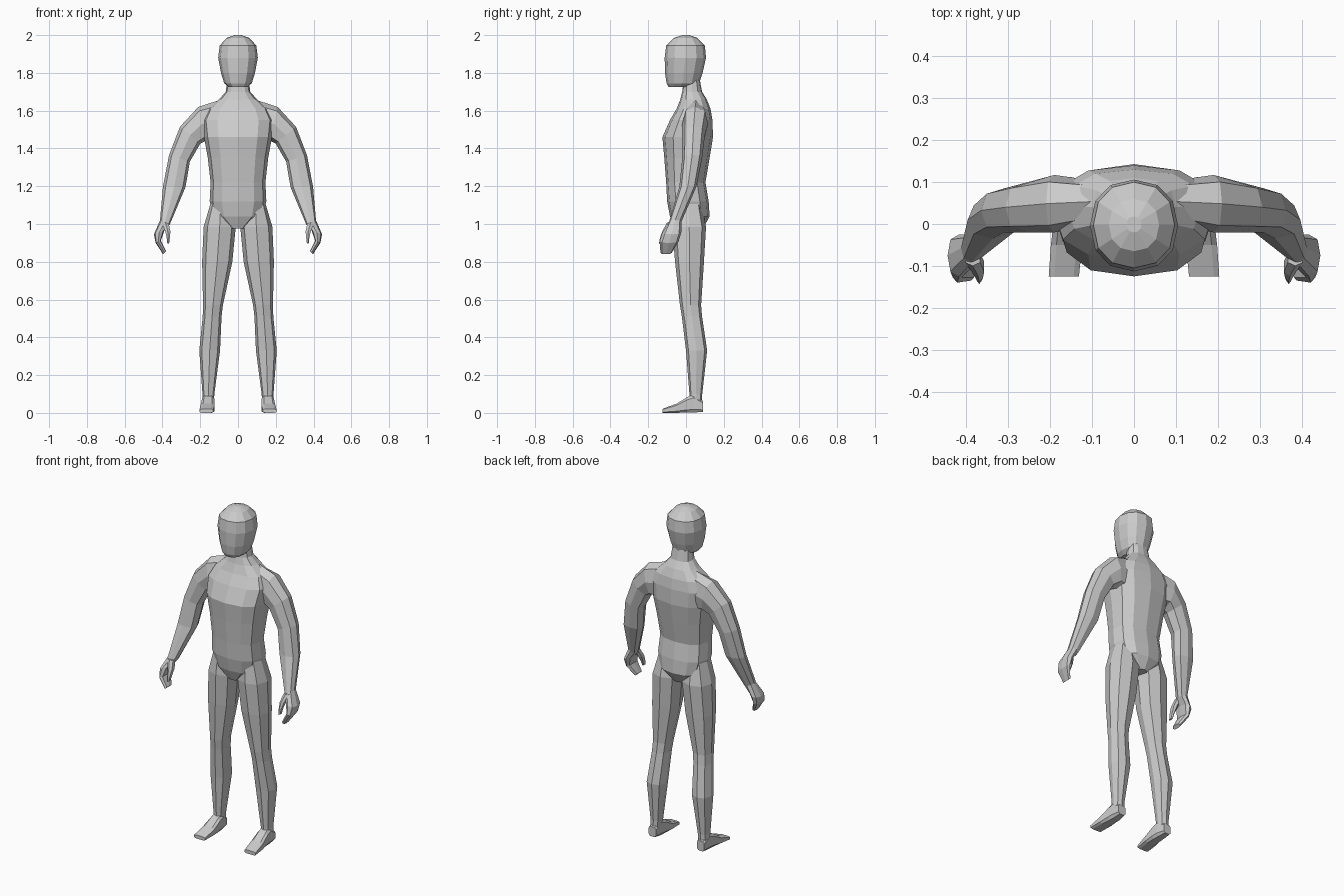
import bpy, bmesh, math
from mathutils import Vector

skin = bpy.data.materials.new("light_grey")
skin.diffuse_color = (0.6, 0.6, 0.6, 1)


def loft(name, rings, sides=8, power=0.8, turn=0.0):
    """Closed flat-faced tube through rings of (centre, half axis u, half axis v)."""
    bm = bmesh.new()
    loops = []
    for c, u, v in rings:
        loop = []
        for i in range(sides):
            a = 2 * math.pi * (i + turn) / sides
            s, t = math.sin(a), math.cos(a)
            s = math.copysign(abs(s) ** power, s)
            t = math.copysign(abs(t) ** power, t)
            loop.append(bm.verts.new(Vector(c) + Vector(u) * s + Vector(v) * t))
        loops.append(loop)
    for a, b in zip(loops, loops[1:]):
        for i in range(sides):
            j = (i + 1) % sides
            bm.faces.new((a[i], a[j], b[j], b[i]))
    bm.faces.new(loops[0])
    bm.faces.new(loops[-1])
    bmesh.ops.recalc_face_normals(bm, faces=bm.faces)
    mesh = bpy.data.meshes.new(name)
    bm.to_mesh(mesh)
    bm.free()
    mesh.materials.append(skin)
    ob = bpy.data.objects.new(name, mesh)
    bpy.context.collection.objects.link(ob)
    return ob


def level(z, x0, x1, y0, y1):
    """Horizontal ring."""
    return (((x0 + x1) / 2, (y0 + y1) / 2, z), ((x1 - x0) / 2, 0, 0), (0, (y1 - y0) / 2, 0))


def slanted(s, ox, oz, ix, iz, y0, y1):
    """Ring between an outer and an inner point, on side s."""
    return ((s * (ox + ix) / 2, (y0 + y1) / 2, (oz + iz) / 2),
            (s * (ox - ix) / 2, 0, (oz - iz) / 2), (0, (y1 - y0) / 2, 0))


def upright(s, y, x0, x1, z0, z1):
    """Ring facing along y, on side s."""
    return ((s * (x0 + x1) / 2, y, (z0 + z1) / 2), (s * (x1 - x0) / 2, 0, 0), (0, 0, (z1 - z0) / 2))


# Torso and neck: z, half width, front, back
torso = [(0.975, 0.04, -0.06, 0.09), (1.04, 0.13, -0.085, 0.125), (1.12, 0.15, -0.10, 0.12),
         (1.22, 0.145, -0.105, 0.103), (1.35, 0.16, -0.115, 0.125), (1.46, 0.18, -0.125, 0.143),
         (1.55, 0.19, -0.085, 0.14), (1.61, 0.16, -0.05, 0.13), (1.66, 0.10, -0.03, 0.11),
         (1.70, 0.065, -0.02, 0.085), (1.78, 0.055, -0.01, 0.07)]
body = loft("body", [level(z, -w, w, a, b) for z, w, a, b in torso], 12)

# Head
head = [(1.725, 0.05, -0.092, 0.03), (1.745, 0.073, -0.103, 0.07), (1.80, 0.09, -0.111, 0.088),
        (1.88, 0.105, -0.113, 0.106), (1.945, 0.097, -0.105, 0.10), (1.985, 0.06, -0.065, 0.06),
        (2.0, 0.018, -0.02, 0.018)]
parts = [loft("head", [level(z, -w, w, a, b) for z, w, a, b in head], 12, 0.9)]

# Arm with cupped hand: outer x z, inner x z, front, back
arm = [(0.07, 1.665, 0.07, 1.43, 0.01, 0.10), (0.21, 1.62, 0.17, 1.44, -0.02, 0.117),
       (0.307, 1.515, 0.20, 1.425, -0.02, 0.10), (0.365, 1.365, 0.255, 1.33, -0.02, 0.085),
       (0.397, 1.20, 0.278, 1.195, -0.035, 0.055), (0.413, 1.02, 0.36, 1.00, -0.09, -0.025),
       (0.445, 0.945, 0.39, 0.965, -0.125, -0.025), (0.436, 0.90, 0.408, 0.912, -0.14, -0.04),
       (0.397, 0.84, 0.38, 0.856, -0.135, -0.075)]
thumb = [(0.405, 1.01, 0.365, 1.005, -0.10, -0.06), (0.388, 0.965, 0.356, 0.96, -0.125, -0.08),
         (0.379, 0.93, 0.36, 0.925, -0.138, -0.10), (0.375, 0.897, 0.364, 0.897, -0.143, -0.115)]

# Leg: z, inner x, outer x, front, back
leg = [(1.12, 0.04, 0.142, -0.06, 0.08), (0.985, 0.012, 0.182, -0.072, 0.106),
       (0.80, 0.03, 0.19, -0.058, 0.095), (0.57, 0.08, 0.185, -0.032, 0.08),
       (0.51, 0.087, 0.187, -0.022, 0.085), (0.33, 0.095, 0.205, 0.0, 0.112),
       (0.10, 0.125, 0.188, 0.018, 0.086), (0.03, 0.13, 0.188, 0.018, 0.086)]

# Foot: y, inner x, outer x, bottom, top
foot = [(0.09, 0.135, 0.185, 0.005, 0.065), (0.04, 0.125, 0.19, 0.0, 0.10),
        (0.005, 0.123, 0.193, 0.0, 0.085), (-0.05, 0.122, 0.20, 0.0, 0.05),
        (-0.125, 0.13, 0.205, 0.0, 0.022)]

for side, s in (("left", 1), ("right", -1)):
    parts.append(loft(side + "_arm", [slanted(s, *r) for r in arm]))
    parts.append(loft(side + "_thumb", [slanted(s, *r) for r in thumb], 6))
    parts.append(loft(side + "_leg", [level(z, s * a, s * b, f, k) for z, a, b, f, k in leg]))
    parts.append(loft(side + "_foot", [upright(s, *r) for r in foot], 8, 0.5, 0.5))

# Stretch each foot back to its full size after the corner cut
for ob in parts:
    if ob.name.endswith("_foot"):
        low = min(v.co.z for v in ob.data.vertices)
        for v in ob.data.vertices:
            v.co.z -= low

# Weld the parts into one continuous skin
bpy.context.view_layer.objects.active = body
for ob in parts:
    mod = body.modifiers.new("weld", "BOOLEAN")
    mod.operation = "UNION"
    mod.solver = "EXACT"
    mod.object = ob
    bpy.ops.object.modifier_apply(modifier=mod.name)
    bpy.data.objects.remove(ob)
